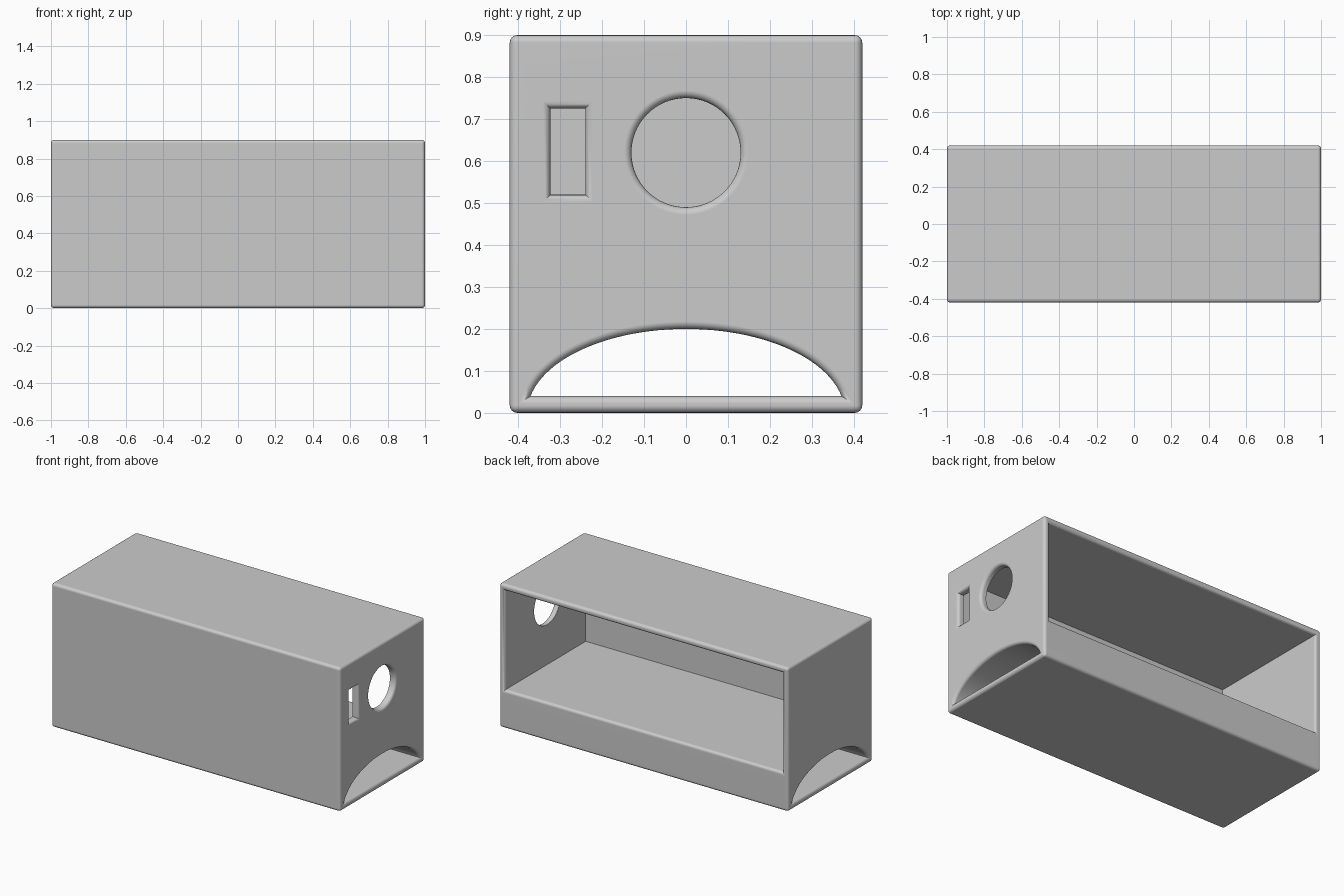
import bpy, bmesh, math
from mathutils import Matrix

if "Cube" in bpy.data.objects:
    bpy.data.objects.remove(bpy.data.objects["Cube"])

L, W, H, T = 2.0, 0.84, 0.9, 0.04      # length, depth, height, wall
SHELF, BEVEL = 0.24, 0.018

grey = bpy.data.materials.new("light grey")
grey.use_nodes = True
colour = (0.6, 0.6, 0.6, 1)
grey.diffuse_color = colour
grey.node_tree.nodes["Principled BSDF"].inputs["Base Color"].default_value = colour


def make_object(name, bm):
    bmesh.ops.recalc_face_normals(bm, faces=bm.faces)
    mesh = bpy.data.meshes.new(name)
    bm.to_mesh(mesh)
    bm.free()
    obj = bpy.data.objects.new(name, mesh)
    bpy.context.collection.objects.link(obj)
    return obj


def box(name, x0, x1, y0, y1, z0, z1):
    bm = bmesh.new()
    place = Matrix.Translation(((x0 + x1) / 2, (y0 + y1) / 2, (z0 + z1) / 2))
    size = Matrix.Diagonal((x1 - x0, y1 - y0, z1 - z0, 1))
    bmesh.ops.create_cube(bm, size=1, matrix=place @ size)
    return make_object(name, bm)


def prism(name, outline, x0, x1):
    """Extrude a (y, z) outline along x."""
    bm = bmesh.new()
    face = bm.faces.new([bm.verts.new((x0, y, z)) for y, z in outline])
    ext = bmesh.ops.extrude_face_region(bm, geom=[face])
    verts = [v for v in ext["geom"] if isinstance(v, bmesh.types.BMVert)]
    bmesh.ops.translate(bm, verts=verts, vec=(x1 - x0, 0, 0))
    return make_object(name, bm)


def arc(ry, rz, cz, a0, a1, steps):
    angles = [a0 + (a1 - a0) * i / steps for i in range(steps + 1)]
    return [(ry * math.cos(a), cz + rz * math.sin(a)) for a in angles]


# Solid block and everything cut from it
body = box("box_body", -L / 2, L / 2, -W / 2, W / 2, 0, H)
start = math.asin(T / 0.2)
cutters = [
    box("compartment_cutter", T - L / 2, L / 2 - T, T - W / 2, W, SHELF, H - T),
    prism("tunnel_cutter", arc(0.378, 0.2, 0, start, math.pi - start, 48), -1.2, 1.2),
    prism("round_hole_cutter", arc(0.13, 0.13, 0.62, 0, math.tau, 64)[:-1], 0.9, 1.2),
    box("slot_cutter", 0.9, 1.2, -0.323, -0.24, 0.52, 0.725),
]
for cutter in cutters:
    cutter.hide_render = True
    mod = body.modifiers.new(cutter.name, "BOOLEAN")
    mod.operation, mod.solver, mod.object = "DIFFERENCE", "EXACT", cutter

cut_mesh = bpy.data.meshes.new_from_object(
    body.evaluated_get(bpy.context.evaluated_depsgraph_get()))
body.modifiers.clear()
body.data = cut_mesh
for cutter in cutters:
    bpy.data.objects.remove(cutter)

# Round every convex edge lying on the outside of the box
bm = bmesh.new()
bm.from_mesh(cut_mesh)
bmesh.ops.remove_doubles(bm, verts=bm.verts, dist=1e-5)
bm.normal_update()


def on_outside(edge):
    a, b = (v.co for v in edge.verts)
    return any(abs(a[i] - p) < 1e-4 and abs(b[i] - p) < 1e-4
               for i, p in ((0, -L / 2), (0, L / 2), (1, -W / 2), (1, W / 2), (2, 0), (2, H)))


rims = [e for e in bm.edges if len(e.link_faces) == 2
        and e.calc_face_angle_signed() > math.radians(30) and on_outside(e)]
bmesh.ops.bevel(bm, geom=rims, offset=BEVEL, offset_type="OFFSET", segments=4,
                profile=0.5, affect="EDGES", clamp_overlap=False)
bm.to_mesh(cut_mesh)
bm.free()

cut_mesh.materials.clear()
cut_mesh.materials.append(grey)
bpy.context.view_layer.objects.active = body
body.select_set(True)
bpy.ops.object.shade_smooth_by_angle(angle=math.radians(35))
weighted = body.modifiers.new("even_shading", "WEIGHTED_NORMAL")
weighted.keep_sharp = True
